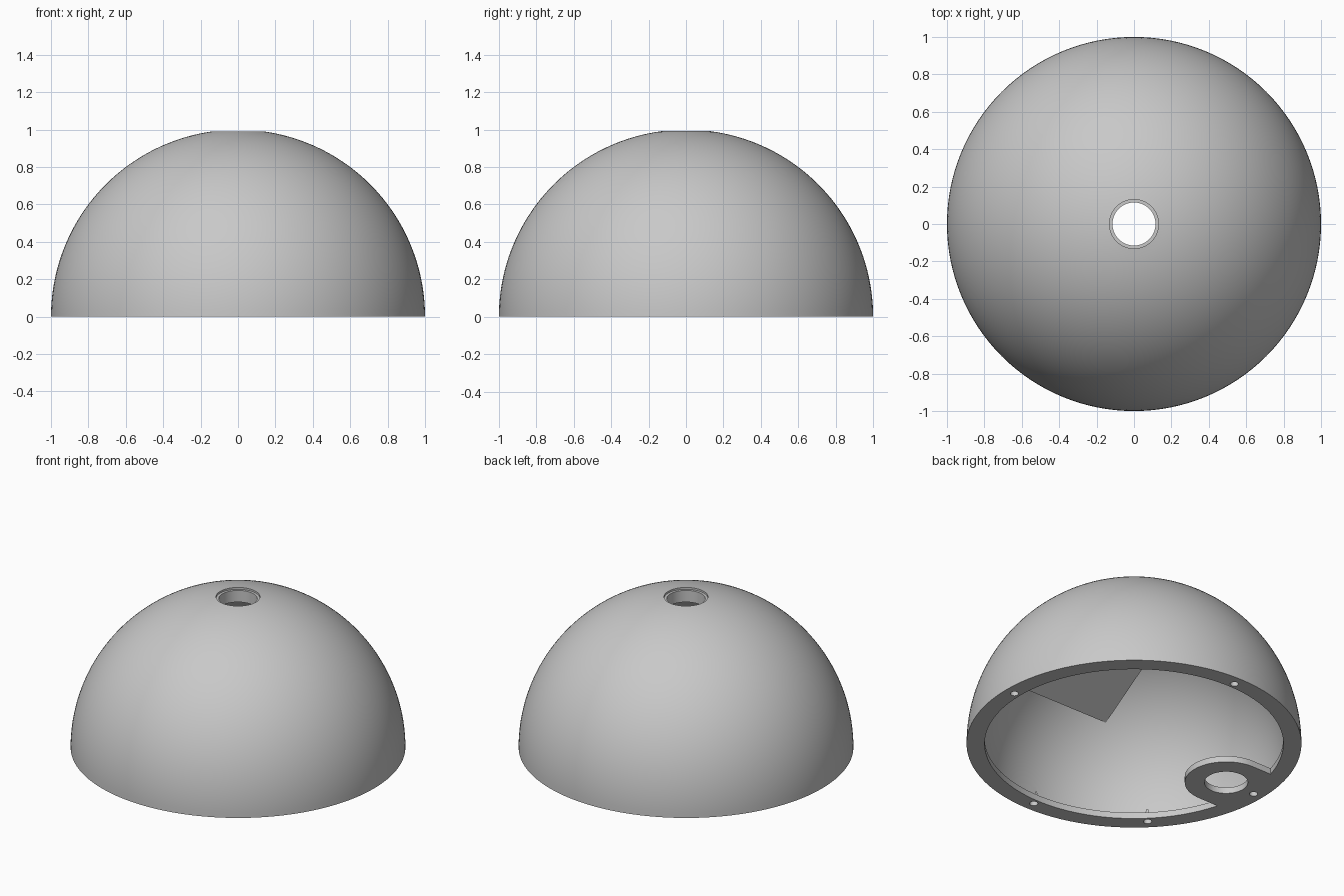
import bpy, bmesh
from math import sin, cos, pi, asin, sqrt
from mathutils import Vector

cube = bpy.data.objects.get("Cube")
if cube:
    bpy.data.objects.remove(cube, do_unlink=True)

grey = bpy.data.materials.new("matte grey")
grey.use_nodes = True
colour = (0.58, 0.58, 0.58, 1)
grey.diffuse_color = colour
grey.node_tree.nodes["Principled BSDF"].inputs["Base Color"].default_value = colour

INNER, LIP_R, LIP_H = 0.91, 0.892, 0.04   # cavity sphere, bottom lip
HOLE_R, BORE_R = 0.115, 0.131             # top hole and its counterbore
TAB_X, TAB_R, TAB_HOLE = -0.718, 0.247, 0.13


def add_object(name, bm):
    mesh = bpy.data.meshes.new(name)
    bm.to_mesh(mesh)
    bm.free()
    mesh.materials.append(grey)
    obj = bpy.data.objects.new(name, mesh)
    bpy.context.collection.objects.link(obj)
    return obj


def cylinder(name, radius, x, y, z0, z1, sides=32):
    bm = bmesh.new()
    bmesh.ops.create_cone(bm, cap_ends=True, segments=sides, radius1=radius,
                          radius2=radius, depth=z1 - z0)
    bmesh.ops.translate(bm, vec=(x, y, (z0 + z1) / 2), verts=bm.verts)
    return add_object(name, bm)


def arc(radius, a0, a1, steps):
    angles = [a0 + (a1 - a0) * i / steps for i in range(steps + 1)]
    return [(radius * cos(a), radius * sin(a)) for a in angles]


def combine(target, other, operation):
    mod = target.modifiers.new("combine", 'BOOLEAN')
    mod.object, mod.operation, mod.solver = other, operation, 'EXACT'
    bpy.context.view_layer.objects.active = target
    bpy.ops.object.modifier_apply(modifier=mod.name)
    bpy.data.objects.remove(other, do_unlink=True)


# Dome shell: closed wall section revolved about z
top = sqrt(1 - BORE_R ** 2)
section = arc(1, 0, pi / 2 - asin(BORE_R), 40)
section += [(BORE_R, top - 0.012), (HOLE_R, top - 0.012)]
section += arc(INNER, pi / 2 - asin(HOLE_R / INNER), asin(LIP_H / INNER), 40)
section += [(LIP_R, LIP_H), (LIP_R, 0)]
bm = bmesh.new()
verts = [bm.verts.new((r, 0, z)) for r, z in section]
edges = [bm.edges.new((a, b)) for a, b in zip(verts, verts[1:] + verts[:1])]
bmesh.ops.spin(bm, geom=verts + edges, cent=(0, 0, 0), axis=(0, 0, 1),
               angle=2 * pi, steps=128)
bmesh.ops.remove_doubles(bm, verts=bm.verts, dist=0.0005)
bmesh.ops.recalc_face_normals(bm, faces=bm.faces)
dome = add_object("dome_shell", bm)

# Rounded tab reaching in from the -x side of the rim
bm = bmesh.new()
outline = [(x + TAB_X, y) for x, y in arc(TAB_R, -pi / 2, pi / 2, 32)]
side = asin(TAB_R / 0.96)
outline += arc(0.96, pi - side, pi + side, 12)
face = bm.faces.new([bm.verts.new((x, y, 0)) for x, y in outline])
up = bmesh.ops.extrude_face_region(bm, geom=[face])["geom"]
bmesh.ops.translate(bm, vec=(0, 0, LIP_H),
                    verts=[v for v in up if isinstance(v, bmesh.types.BMVert)])
bmesh.ops.recalc_face_normals(bm, faces=bm.faces)
combine(dome, add_object("tab", bm), 'UNION')
combine(dome, cylinder("tab_cutter", TAB_HOLE, TAB_X, 0, -0.1, 0.1, 48), 'DIFFERENCE')

# Blind pin holes in the rim
for eighth in (0, 2, 4, 5, 6):
    a = eighth * pi / 4
    combine(dome, cylinder("pin_cutter", 0.025, 0.932 * cos(a), 0.932 * sin(a),
                           -0.1, 0.1, 20), 'DIFFERENCE')

bpy.ops.object.select_all(action='DESELECT')
dome.select_set(True)
bpy.context.view_layer.objects.active = dome
bpy.ops.object.shade_smooth_by_angle(angle=pi / 6)

# Flat triangular web across the cavity wall
bm = bmesh.new()
corners = [Vector((-0.32, -0.64, 0.546)), Vector((0.422, -0.603, 0.517)),
           Vector((-0.306, -0.172, 0.83))]
web = bm.faces.new([bm.verts.new(c.normalized() * INNER) for c in corners])
web.normal_update()
if web.normal.z > 0:
    web.normal_flip()
add_object("inner_web", bm)
